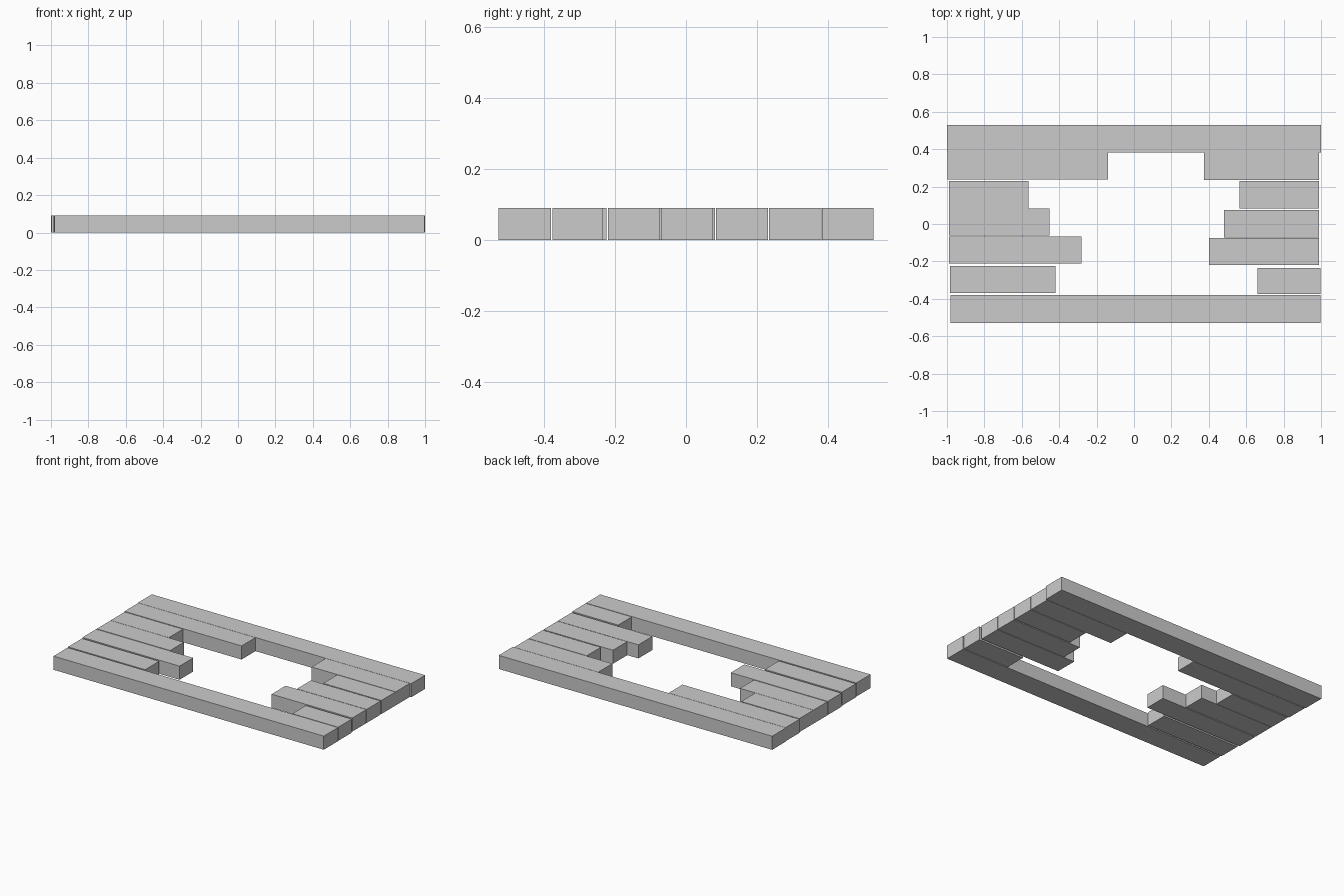
import bpy

H = 0.09  # plank thickness


def plank(name, x0, x1, y0, y1):
    bpy.ops.mesh.primitive_cube_add(size=1, location=((x0 + x1) / 2, (y0 + y1) / 2, H / 2))
    ob = bpy.context.object
    ob.name = name
    ob.scale = (x1 - x0, y1 - y0, H)
    bpy.ops.object.transform_apply(location=False, rotation=False, scale=True)


# Full-length planks
plank("back_plank", -1.0, 1.0, 0.383, 0.528)
plank("front_plank", -0.98, 0.997, -0.528, -0.38)

# Broken planks, back to front: outer end, broken end, y range
left = [(-0.996, -0.14, 0.237, 0.381),
        (-0.99, -0.565, 0.084, 0.23),
        (-0.99, -0.453, -0.062, 0.082),
        (-0.99, -0.28, -0.211, -0.068),
        (-0.984, -0.42, -0.37, -0.224)]
right = [(0.375, 0.99, 0.234, 0.381),
         (0.565, 0.99, 0.084, 0.23),
         (0.481, 0.99, -0.071, 0.076),
         (0.40, 0.99, -0.22, -0.074),
         (0.66, 0.996, -0.375, -0.234)]
for side, rows in (("left", left), ("right", right)):
    for i, row in enumerate(rows, 1):
        plank(f"broken_plank_{side}_{i}", *row)
